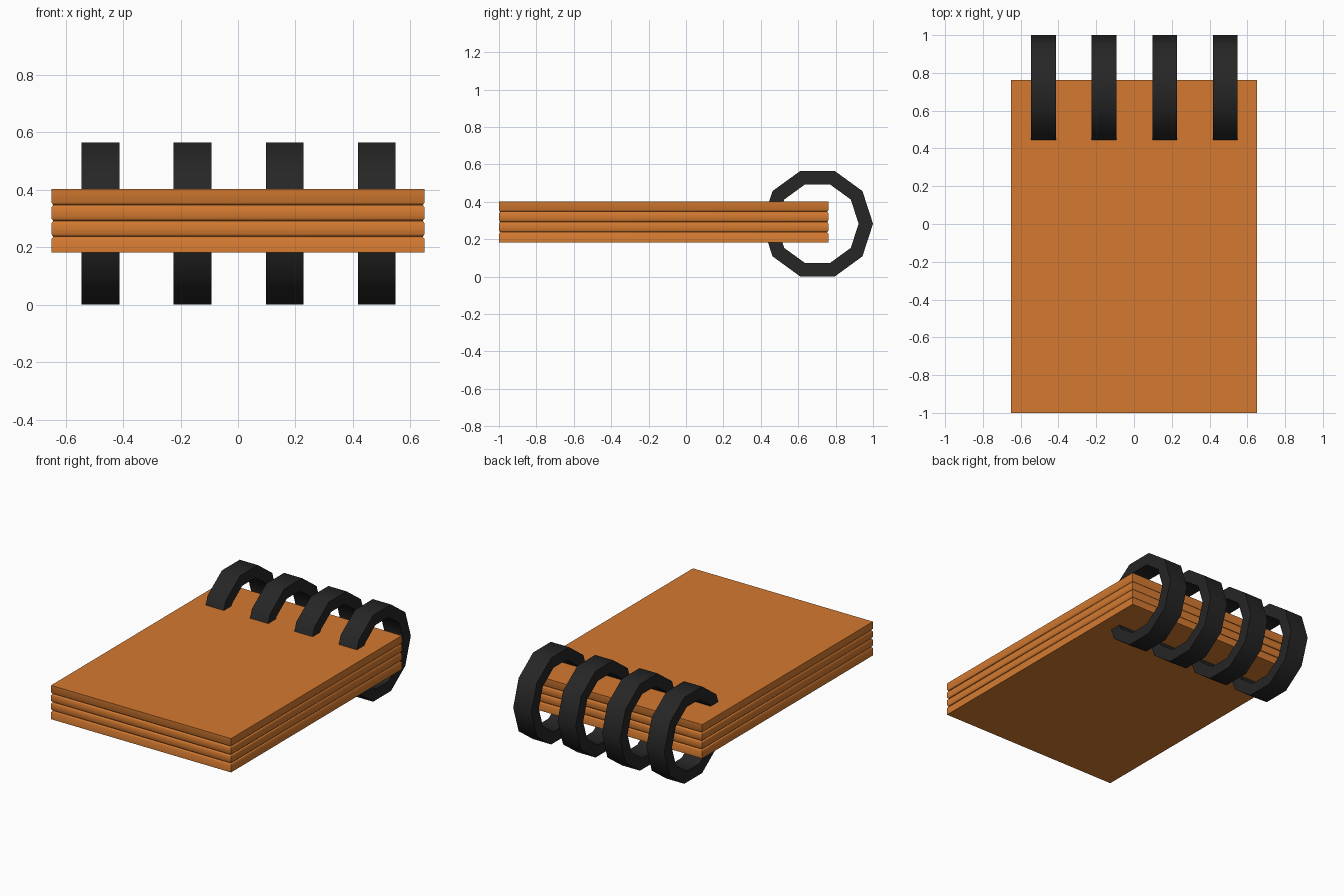
import bpy, bmesh, math

if "Cube" in bpy.data.objects:
    bpy.data.objects.remove(bpy.data.objects["Cube"])


def material(name, rgb):
    m = bpy.data.materials.new(name)
    m.diffuse_color = (*rgb, 1)
    m.use_nodes = True
    m.node_tree.nodes["Principled BSDF"].inputs["Base Color"].default_value = m.diffuse_color
    return m


orange = material("orange", (0.66, 0.195, 0.03))
black = material("black", (0.019, 0.019, 0.019))


def finish(bm, name, mat, angle):
    bmesh.ops.recalc_face_normals(bm, faces=bm.faces[:])
    me = bpy.data.meshes.new(name)
    bm.to_mesh(me)
    bm.free()
    me.materials.append(mat)
    ob = bpy.data.objects.new(name, me)
    bpy.context.collection.objects.link(ob)
    bpy.ops.object.select_all(action='DESELECT')
    ob.select_set(True)
    bpy.context.view_layer.objects.active = ob
    bpy.ops.object.shade_smooth_by_angle(angle=math.radians(angle))
    return ob


def bridge(bm, a, b):
    n = len(a)
    for i in range(n):
        j = (i + 1) % n
        bm.faces.new((a[i], a[j], b[j], b[i]))


def slab(name, levels):
    """Stack of rectangles: levels = (z, inset)"""
    bm = bmesh.new()
    loops = []
    for z, d in levels:
        x, y0, y1 = 0.65 - d, -1 + d, 0.762 - d
        loops.append([bm.verts.new((px, py, z)) for px, py in
                      ((-x, y0), (x, y0), (x, y1), (-x, y1))])
    for a, b in zip(loops, loops[1:]):
        bridge(bm, a, b)
    bm.faces.new(loops[0])
    bm.faces.new(loops[-1])
    finish(bm, name, orange, 60)


# Covers and page stacks, with bevels only at the seams between them
INSET, RISE = 0.007, 0.009
seams = [0.181, 0.237, 0.292, 0.347, 0.402]
names = ["bottom_cover", "lower_pages", "upper_pages", "top_cover"]
for i, name in enumerate(names):
    lo, hi = seams[i], seams[i + 1]
    levels = [(lo, 0)] if i == 0 else [(lo, INSET), (lo + RISE, 0)]
    levels += [(hi, 0)] if i == 3 else [(hi - RISE, 0), (hi, INSET)]
    slab(name, levels)

# Binding rings: ten-sided bands passing through the pages
SIDES, R_OUT, R_IN, CY, CZ = 10, 0.297, 0.22, 0.703, 0.2825
for k in range(4):
    cx = 0.002 + (k - 1.5) * 0.3205
    bm = bmesh.new()
    loops = []
    for r, dx in ((R_OUT, -0.0655), (R_OUT, 0.0655), (R_IN, 0.0655), (R_IN, -0.0655)):
        loops.append([bm.verts.new((cx + dx,
                                    CY + r * math.cos(math.tau * i / SIDES),
                                    CZ + r * math.sin(math.tau * i / SIDES)))
                      for i in range(SIDES)])
    for a, b in zip(loops, loops[1:] + loops[:1]):
        bridge(bm, a, b)
    finish(bm, f"binding_ring_{k + 1}", black, 40)
